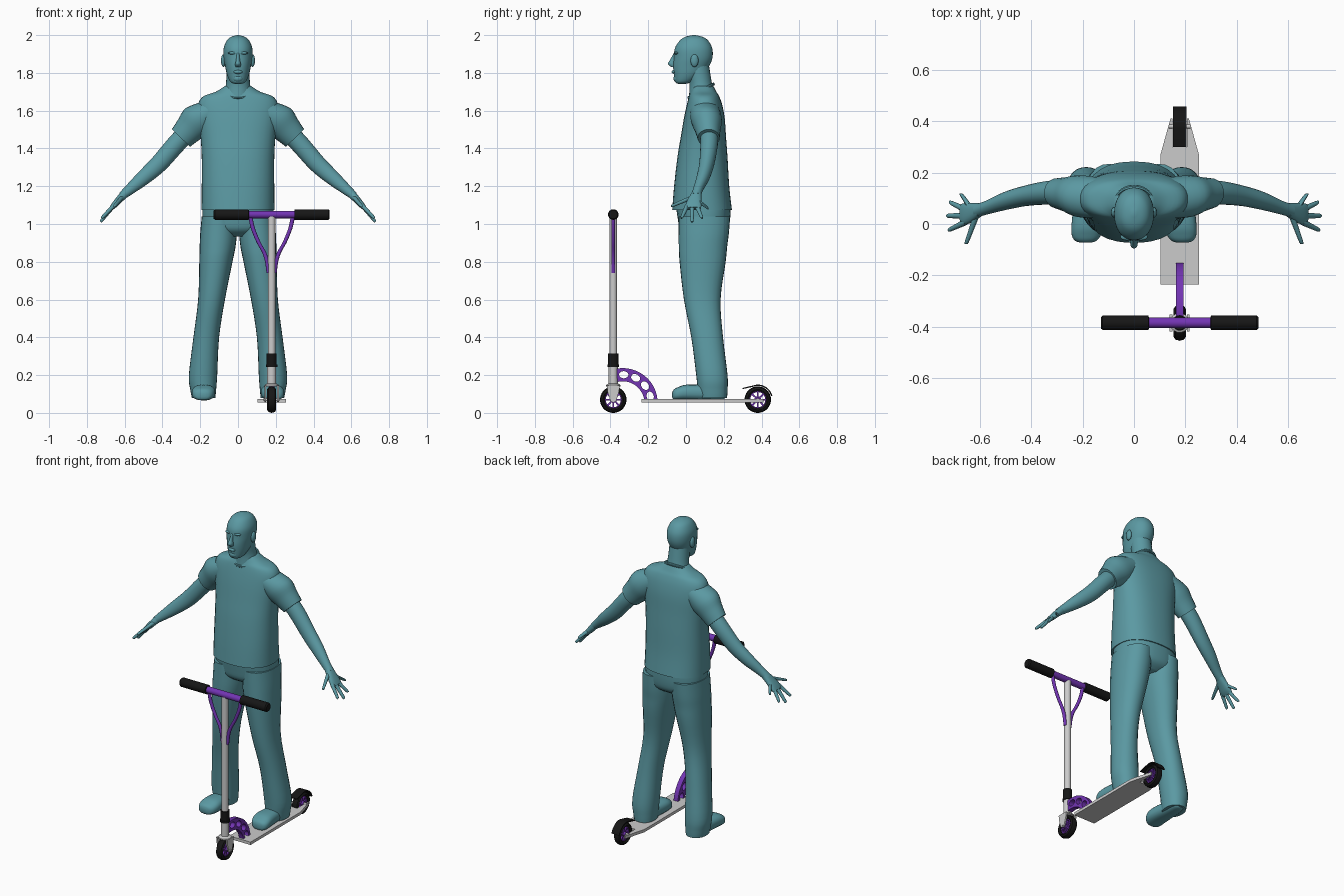
import bpy, bmesh, math
from mathutils import Matrix, Vector

if "Cube" in bpy.data.objects:
    bpy.data.objects.remove(bpy.data.objects["Cube"])

X, Y, Z = Vector((1, 0, 0)), Vector((0, 1, 0)), Vector((0, 0, 1))
SX, FY, RY = 0.178, -0.385, 0.38      # scooter centre line, front and rear axle


def material(name, col):
    m = bpy.data.materials.new(name)
    m.diffuse_color = (*col, 1)
    m.use_nodes = True
    m.node_tree.nodes["Principled BSDF"].inputs["Base Color"].default_value = m.diffuse_color
    return m


TEAL = material("teal", (0.105, 0.32, 0.365))
GREY = material("light_grey", (0.60, 0.60, 0.60))
PURPLE = material("purple", (0.17, 0.035, 0.45))
BLACK = material("black", (0.008, 0.008, 0.008))


def add(name, mesh, mat, mirror=False):
    ob = bpy.data.objects.new(name, mesh)
    mesh.materials.clear()
    mesh.materials.append(mat)
    bpy.context.collection.objects.link(ob)
    if mirror:
        ob.modifiers.new("mirror", 'MIRROR').use_mirror_merge = False
    return ob


def skin(name, rings, mat, mirror=False, loop=False):
    bm = bmesh.new()
    vs = [[bm.verts.new(p) for p in r] for r in rings]
    n = len(vs[0])
    for a, b in zip(vs, vs[1:] + (vs[:1] if loop else [])):
        for i in range(n):
            bm.faces.new((a[i], a[(i + 1) % n], b[(i + 1) % n], b[i]))
    if not loop:
        bm.faces.new(vs[0])
        bm.faces.new(vs[-1])
    bmesh.ops.recalc_face_normals(bm, faces=bm.faces)
    me = bpy.data.meshes.new(name)
    bm.to_mesh(me)
    bm.free()
    return add(name, me, mat, mirror)


def loft(name, secs, mat=TEAL, u=X, v=Y, n=24, e=2.0, mirror=False, steps=4):
    """Smooth body through sections (x, y, z, half size u, half size v)."""
    s = [secs[0]] + list(secs) + [secs[-1]]
    fine = []
    for i in range(1, len(s) - 2):
        for k in range(steps):
            t = k / steps
            fine.append([0.5 * (2 * b + (c - a) * t + (2 * a - 5 * b + 4 * c - d) * t * t
                                + (3 * b - a - 3 * c + d) * t ** 3)
                         for a, b, c, d in zip(*s[i - 1:i + 3])])
    fine.append(secs[-1])
    rings = []
    for x, y, z, a, b in fine:
        ring = []
        for i in range(n):
            c, w = math.cos(math.tau * i / n), math.sin(math.tau * i / n)
            f = (abs(c) ** e + abs(w) ** e) ** (-1 / e)
            ring.append(Vector((x, y, z)) + u * (a * c * f) + v * (b * w * f))
        rings.append(ring)
    return skin(name, rings, mat, mirror)


def lathe(name, profile, centre, axis, mat, n=28, loop=False):
    """Turn (distance along axis, radius) points about the axis."""
    p, q = (Y, Z) if axis is X else (X, Y)
    rings = [[Vector(centre) + axis * h + p * (r * math.cos(math.tau * i / n))
              + q * (r * math.sin(math.tau * i / n)) for i in range(n)] for h, r in profile]
    return skin(name, rings, mat, loop=loop)


def plate(name, loops, half, centre, mat, side=True):
    """Flat plate from an outline and holes; side=True stands it in the yz plane."""
    cu = bpy.data.curves.new(name, 'CURVE')
    cu.dimensions, cu.fill_mode, cu.extrude = '2D', 'BOTH', half
    for pts in loops:
        sp = cu.splines.new('POLY')
        sp.points.add(len(pts) - 1)
        for p, (a, b) in zip(sp.points, pts):
            p.co = (a, b, 0, 1)
        sp.use_cyclic_u = True
    tmp = bpy.data.objects.new("tmp", cu)
    bpy.context.collection.objects.link(tmp)
    bpy.context.view_layer.update()
    me = bpy.data.meshes.new_from_object(tmp.evaluated_get(bpy.context.evaluated_depsgraph_get()))
    bpy.data.objects.remove(tmp)
    if side:
        me.transform(Matrix(((0, 0, 1), (1, 0, 0), (0, 1, 0))).to_4x4())
    me.transform(Matrix.Translation(centre))
    me.name = name
    return add(name, me, mat)


def arc(r, a0, a1, n=20, cx=0, cy=0):
    return [(cx + r * math.cos(math.radians(a0 + (a1 - a0) * i / n)),
             cy + r * math.sin(math.radians(a0 + (a1 - a0) * i / n))) for i in range(n + 1)]


def ball(name, c, r, mirror=False):
    bm = bmesh.new()
    bmesh.ops.create_uvsphere(bm, u_segments=16, v_segments=10, radius=1)
    me = bpy.data.meshes.new(name)
    bm.to_mesh(me)
    bm.free()
    me.transform(Matrix.Translation(c) @ Matrix.Diagonal((*r, 1)))
    return add(name, me, TEAL, mirror)


# --- Person: shirt, collar, neck and head
loft("shirt", [(0, .085, 1.075, .193, .158), (0, .083, 1.2, .192, .146), (0, .087, 1.35, .192, .133),
               (0, .092, 1.46, .198, .120), (0, .097, 1.56, .21, .108), (0, .098, 1.63, .212, .094),
               (0, .096, 1.675, .185, .08), (0, .093, 1.70, .118, .068), (0, .09, 1.73, .07, .055)],
     n=36, e=2.4)
collar = lathe("collar", [(.008 * math.sin(a * math.tau / 8), .08 + .008 * math.cos(a * math.tau / 8))
                          for a in range(8)], (0, 0, 0), Z, TEAL, loop=True)
collar.location, collar.rotation_euler, collar.scale = (0, .08, 1.705), (.5, 0, 0), (.95, .93, 1)
loft("neck", [(0, .085, 1.66, .078, .07), (0, .078, 1.74, .064, .06), (0, .066, 1.80, .061, .062),
              (0, .06, 1.85, .06, .06)])
loft("head", [(0, -.022, 1.742, .018, .02), (0, -.012, 1.752, .040, .045), (0, .012, 1.79, .058, .076),
              (0, .027, 1.835, .068, .095), (0, .038, 1.88, .076, .102), (0, .04, 1.93, .076, .099),
              (0, .042, 1.97, .060, .076), (0, .042, 1.99, .038, .048), (0, .042, 2.0, .006, .008)], n=32, e=2.15)
loft("nose", [(0, -.055, 1.905, .007, .010), (0, -.068, 1.87, .010, .016), (0, -.074, 1.848, .015, .022),
              (0, -.066, 1.832, .013, .014)], n=14)
ball("lips", (0, -.064, 1.805, ), (.024, .012, .010))
ball("chin", (0, -.045, 1.77), (.028, .022, .020))
ball("brow", (.027, -.05, 1.905), (.026, .014, .008), True)
ball("ear", (.077, .045, 1.865), (.013, .021, .034), True)

# --- Arms and hands, mirrored to the other side
D = Vector((.72, 0, .69))
ALONG = Vector((.7, 0, -.7))
loft("sleeve", [(.13, .10, 1.60, .072, .08), (.21, .108, 1.55, .092, .082), (.26, .115, 1.50, .078, .068),
                (.302, .12, 1.455, .067, .058)], u=D, mirror=True)
loft("arm", [(.27, .122, 1.485, .050, .047), (.335, .122, 1.415, .050, .046), (.42, .11, 1.318, .047, .040),
             (.50, .09, 1.245, .040, .035), (.57, .065, 1.185, .029, .027), (.612, .052, 1.15, .022, .026)],
     u=D, mirror=True)
loft("palm", [(.60, .055, 1.16, .022, .026), (.63, .045, 1.128, .019, .036), (.655, .04, 1.10, .016, .042),
              (.672, .04, 1.082, .011, .038)], u=D, e=2.5, mirror=True)
for name, base, tip in (("index_finger", (.655, .008, 1.10), (.718, -.022, 1.035)),
                        ("middle_finger", (.66, .032, 1.095), (.724, .032, 1.016)),
                        ("ring_finger", (.655, .055, 1.10), (.714, .083, 1.035)),
                        ("little_finger", (.64, .068, 1.12), (.672, .115, 1.085)),
                        ("thumb", (.615, .03, 1.14), (.652, -.072, 1.097))):
    mid = [(a + b) / 2 for a, b in zip(base, tip)]
    end = [b + .06 * (b - a) for a, b in zip(base, tip)]
    across = ALONG if name in ("thumb", "little_finger") else Y
    loft(name, [(*base, .012, .013), (*mid, .010, .011), (*tip, .008, .008), (*end, .002, .002)],
         u=D, v=across, n=10, mirror=True)

# --- Trousers and shoes
loft("hips", [(0, .09, 1.12, .185, .146), (0, .095, 1.03, .188, .139), (0, .095, .97, .17, .125),
              (0, .095, .935, .08, .08)], n=32, e=2.4)
loft("leg", [(.098, .097, 1.04, .094, .137), (.103, .094, .95, .097, .133), (.108, .09, .88, .095, .128),
             (.117, .088, .8, .088, .122), (.14, .086, .6, .071, .097), (.168, .112, .4, .068, .084),
             (.185, .137, .2, .075, .083), (.184, .141, .12, .068, .079), (.182, .142, .078, .062, .075)],
     mirror=True, e=2.2)
loft("shoe", [(.178, .205, .10, .025, .025), (.178, .185, .104, .042, .036), (.180, .10, .107, .052, .041),
              (.182, .0, .108, .061, .041), (.186, -.045, .101, .056, .034), (.188, -.066, .096, .040, .026),
              (.188, -.073, .094, .018, .012)], v=Z, e=2.6, mirror=True)

# --- Scooter: deck with a slot for the rear wheel
plate("deck", [[(-.075, -.235), (.075, -.235), (.075, .27), (.036, .41), (.029, .41), (.029, .30),
                (-.029, .30), (-.029, .41), (-.036, .41), (-.075, .27)]], .009, (SX, 0, .064), GREY, side=False)

# Curved neck with round holes
holes = []
for a in (88, 63, 38, 14):
    c, s = math.cos(math.radians(a)), math.sin(math.radians(a))
    holes.append([(c * (.15 + .019 * math.cos(t)) - s * .025 * math.sin(t),
                   s * (.15 + .019 * math.cos(t)) + c * .025 * math.sin(t))
                  for t in [math.tau * k / 16 for k in range(16)]])
plate("curved_neck", [arc(.185, 3, 100) + arc(.115, 104, 5)] + holes, .015, (SX, -.335, .052), PURPLE)

# Wheels: tyre, spoked core, hub and axle
for name, y in (("front", FY), ("rear", RY)):
    lathe(name + "_tyre", [(-.016, .045), (-.024, .054), (-.017, .065), (0, .07), (.017, .065), (.024, .054),
                           (.016, .045)], (SX, y, .07), X, BLACK, n=36, loop=True)
    gaps = [arc(.040, a + 7, a + 38, 6) + arc(.018, a + 33, a + 12, 3) for a in range(0, 360, 45)]
    plate(name + "_wheel_core", [arc(.047, 0, 351, 39)] + gaps, .010, (SX, y, .07), PURPLE)
    lathe(name + "_hub", [(-.022, .013), (.022, .013)], (SX, y, .07), X, PURPLE, n=18)
    lathe(name + "_axle", [(-.042, .008), (.042, .008)], (SX, y, .07), X, GREY, n=12)

# Rear mudguard: arc over the wheel running into a flat brake flap
plate("mudguard", [arc(.080, 15, 95, 14) + [(-.08, .062), (-.08, .056)] + arc(.073, 95, 15, 14)],
      .027, (SX, RY, .07), BLACK)

# Fork, head tube, clamp and steering column
for s in (-1, 1):
    plate("fork_leg", [[(-.033, .075), (.033, .075), (.031, .045), (.015, -.008), (0, -.015), (-.015, -.008),
                        (-.031, .045)]], .005, (SX + s * .034, FY, .07), GREY)
lathe("fork_crown", [(.139, .038), (.147, .038), (.156, .026)], (SX, FY, 0), Z, GREY)
lathe("head_tube", [(.15, .024), (.25, .024)], (SX, FY, 0), Z, GREY)
lathe("clamp", [(.243, .030), (.255, .030), (.256, .027), (.315, .027)], (SX, FY, 0), Z, BLACK)
lathe("steering_column", [(.30, .020), (1.04, .020)], (SX, FY, 0), Z, GREY)

# Handlebar, grips and curved braces
lathe("handlebar", [(-.29, .020), (.29, .020)], (SX, FY, 1.05), X, PURPLE)
for s in (-1, 1):
    lathe("grip", [(s * .120, .022), (s * .122, .028), (s * .300, .028), (s * .307, .022)],
          (SX, FY, 1.05), X, BLACK)
    loft("bar_brace", [(SX + s * o, FY, z, .011, .010) for o, z in
                       ((.113, 1.045), (.100, .98), (.070, .905), (.040, .85), (.024, .80), (.016, .74))],
         PURPLE, n=12)

# Smooth shading with sharp edges kept
for ob in bpy.context.scene.objects:
    ob.select_set(True)
    bpy.context.view_layer.objects.active = ob
bpy.ops.object.shade_smooth_by_angle(angle=math.radians(40))
